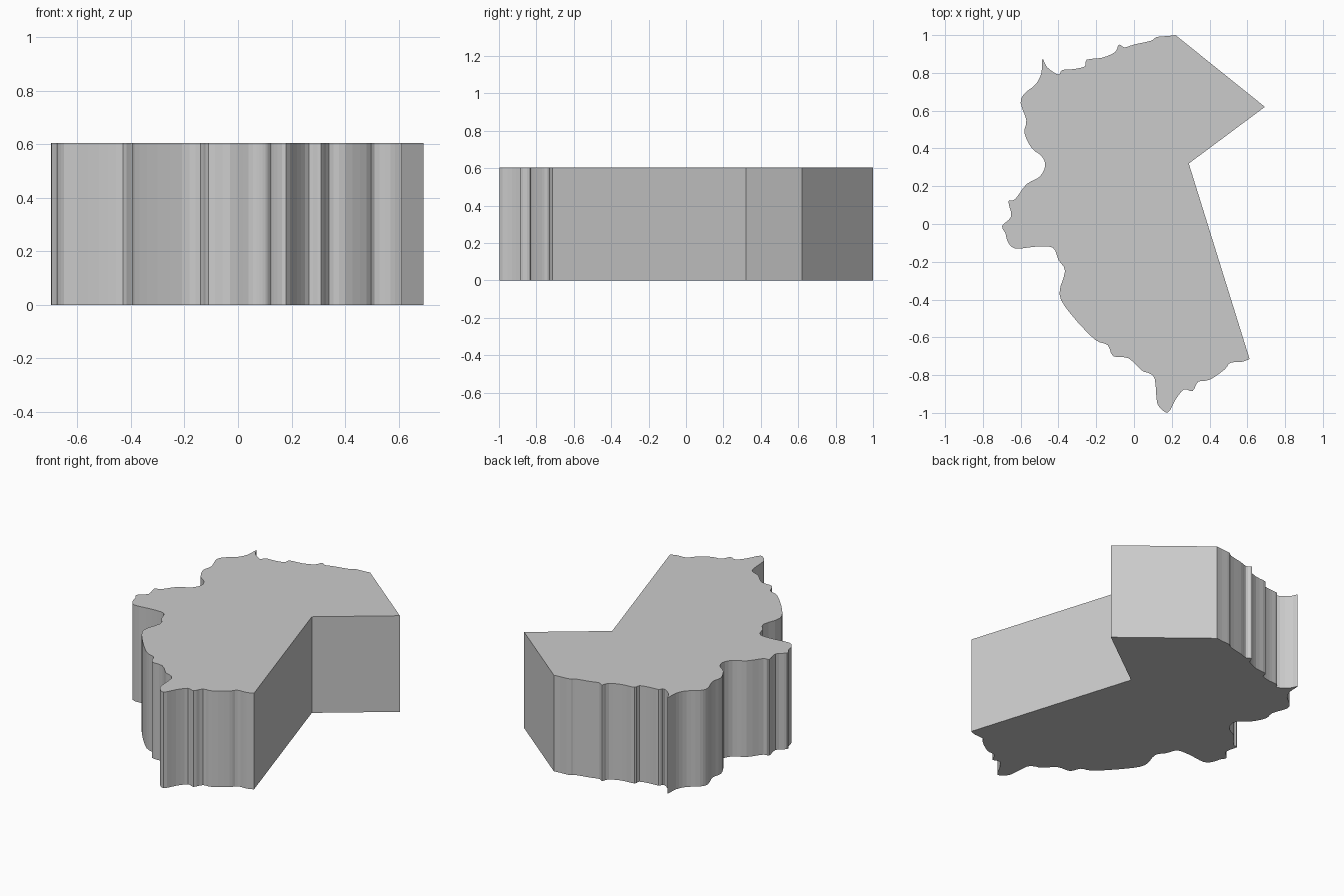
import bpy, bmesh
from mathutils import Vector

HEIGHT = 0.605

# Straight borders, from the top corner round to the lower right corner
borders = [(0.22, 1.0), (0.693, 0.62), (0.29, 0.32), (0.612, -0.715)]

# Ragged coastline, clockwise from the lower right corner back to the top
coast = [
    (0.57, -0.73), (0.51, -0.735), (0.48, -0.77), (0.40, -0.825), (0.34, -0.835),
    (0.31, -0.885), (0.265, -0.875), (0.22, -0.93), (0.18, -0.998), (0.135, -0.97),
    (0.12, -0.93), (0.11, -0.82), (0.08, -0.79), (0.04, -0.775), (-0.03, -0.71),
    (-0.11, -0.70), (-0.14, -0.64), (-0.21, -0.61), (-0.34, -0.47), (-0.395, -0.37),
    (-0.365, -0.25), (-0.40, -0.19), (-0.43, -0.125), (-0.52, -0.12), (-0.63, -0.13),
    (-0.67, -0.09), (-0.68, -0.05), (-0.698, -0.01), (-0.65, 0.04), (-0.665, 0.12),
    (-0.63, 0.13), (-0.57, 0.21), (-0.50, 0.25), (-0.47, 0.31), (-0.49, 0.36),
    (-0.54, 0.40), (-0.58, 0.48), (-0.57, 0.55), (-0.60, 0.64), (-0.58, 0.69),
    (-0.52, 0.74), (-0.49, 0.80), (-0.485, 0.875), (-0.46, 0.83), (-0.40, 0.79),
    (-0.38, 0.815), (-0.32, 0.82), (-0.26, 0.835), (-0.25, 0.87), (-0.17, 0.88),
    (-0.10, 0.91), (-0.08, 0.95), (-0.05, 0.935), (0.0, 0.95), (0.09, 0.97),
    (0.12, 0.99), (0.18, 0.995),
]


def rounded(points, steps=3):
    """Catmull-Rom curve through the points, ends included."""
    p = [Vector(q) for q in points]
    p = [p[0]] + p + [p[-1]]
    out = []
    for a, b, c, d in zip(p, p[1:], p[2:], p[3:]):
        for i in range(steps):
            t = i / steps
            out.append(0.5 * (2 * b + (c - a) * t + (2 * a - 5 * b + 4 * c - d) * t ** 2
                              + (3 * b - a - 3 * c + d) * t ** 3))
    return out + [p[-1]]


# Outline: sharp borders plus the rounded coast between their two ends
curve = rounded([borders[-1]] + coast + [borders[0]])
outline = [Vector(q) for q in borders] + curve[1:-1]

# Slab: extrude the outline upward
bm = bmesh.new()
base = bm.faces.new([bm.verts.new((q.x, q.y, 0)) for q in outline])
top = bmesh.ops.extrude_face_region(bm, geom=[base], use_keep_orig=True)
bmesh.ops.translate(bm, vec=(0, 0, HEIGHT),
                    verts=[g for g in top["geom"] if isinstance(g, bmesh.types.BMVert)])
bmesh.ops.recalc_face_normals(bm, faces=bm.faces)
mesh = bpy.data.meshes.new("region_slab")
bm.to_mesh(mesh)
bm.free()
slab = bpy.data.objects.new("region_slab", mesh)
bpy.context.collection.objects.link(slab)
